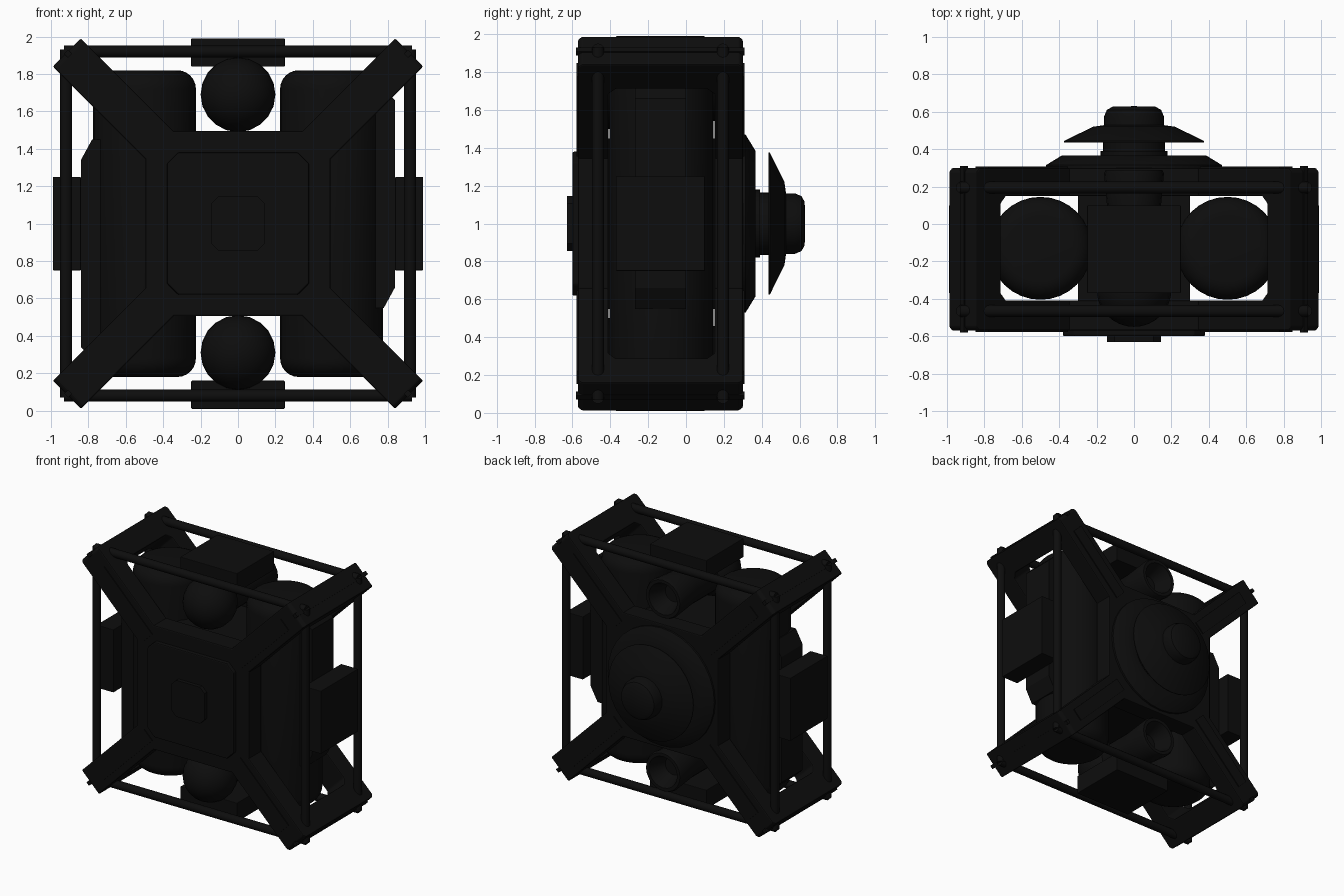
import bpy, bmesh
from math import pi, cos, sin, radians
from mathutils import Matrix, Vector

if "Cube" in bpy.data.objects:
    bpy.data.objects.remove(bpy.data.objects["Cube"])

black = bpy.data.materials.new("near_black")
black.use_nodes = True
black.diffuse_color = (0.004, 0.004, 0.004, 1)
black.node_tree.nodes["Principled BSDF"].inputs["Base Color"].default_value = black.diffuse_color

MID = Matrix.Translation((0, 0, 1))          # centre of the body
TO_Y = Matrix.Rotation(-pi / 2, 4, 'X')      # turns the z axis to +y


def finish(name, bm, matrix, bevel=0, smooth=False):
    bmesh.ops.transform(bm, matrix=matrix, verts=bm.verts)
    bmesh.ops.recalc_face_normals(bm, faces=bm.faces)
    mesh = bpy.data.meshes.new(name)
    bm.to_mesh(mesh)
    bm.free()
    mesh.materials.append(black)
    ob = bpy.data.objects.new(name, mesh)
    bpy.context.collection.objects.link(ob)
    if bevel:
        mod = ob.modifiers.new("Bevel", 'BEVEL')
        mod.width = bevel
        mod.segments = 2
    if smooth:
        bpy.ops.object.select_all(action='DESELECT')
        bpy.context.view_layer.objects.active = ob
        ob.select_set(True)
        bpy.ops.object.shade_smooth_by_angle(angle=radians(35))
    return ob


def box(name, size, loc, matrix=MID, bevel=0.0):
    bm = bmesh.new()
    bmesh.ops.create_cube(bm, size=1)
    bmesh.ops.scale(bm, vec=size, verts=bm.verts)
    return finish(name, bm, matrix @ Matrix.Translation(loc), bevel)


def prism(name, points, y0, y1, matrix=MID, bevel=0.0):
    """Extrude an x-z outline from y0 to y1."""
    bm = bmesh.new()
    face = bm.faces.new([bm.verts.new((x, y0, z)) for x, z in points])
    out = bmesh.ops.extrude_face_region(bm, geom=[face])
    verts = [v for v in out["geom"] if isinstance(v, bmesh.types.BMVert)]
    bmesh.ops.translate(bm, vec=(0, y1 - y0, 0), verts=verts)
    return finish(name, bm, matrix, bevel)


def lathe(name, profile, matrix, steps=32):
    """Spin a (radius, height) profile around z."""
    bm = bmesh.new()
    verts = [bm.verts.new((r, 0, h)) for r, h in profile]
    edges = [bm.edges.new(pair) for pair in zip(verts, verts[1:])]
    bmesh.ops.spin(bm, geom=verts + edges, axis=(0, 0, 1), cent=(0, 0, 0),
                   angle=2 * pi, steps=steps)
    bmesh.ops.remove_doubles(bm, verts=bm.verts, dist=0.0001)
    return finish(name, bm, matrix, smooth=True)


def octagon(half, cut):
    a, b = half, half - cut
    return [(a, -b), (a, b), (b, a), (-b, a), (-a, b), (-a, -b), (-b, -a), (b, -a)]


# Diagonal brackets: front arm, end plate and back arm in one rounded U
bracket = [(0.3, -0.57), (1.275, -0.57), (1.294, -0.55), (1.294, 0.28), (1.275, 0.3),
           (0.3, 0.3), (0.3, 0.15), (1.07, 0.15), (1.11, 0.11),
           (1.11, -0.37), (1.07, -0.41), (0.3, -0.41)]
# the outline lies in x-z, so swing its z onto the model's y
LAY = Matrix.Rotation(-pi / 2, 4, 'X') @ Matrix.Scale(1, 4)
for k, place in enumerate(("top_left", "top_right", "bottom_right", "bottom_left")):
    turn = MID @ Matrix.Rotation(-(pi / 4 + k * pi / 2), 4, 'Y')
    flat = [(u, -v) for u, v in bracket]
    prism("bracket_" + place, flat, -0.106, 0.106, turn @ LAY @ Matrix.Scale(-1, 4, (0, 0, 1)) , 0.008)
    # Small rail across the bracket tip
    box("tip_rail_" + place, (0.03, 0.89, 0.03), (1.285, -0.135, 0), turn)
    # Raised spine on the front and back arms
    for side, y in (("front", -0.572), ("back", 0.302)):
        box(f"arm_spine_{side}_{place}", (0.6, 0.012, 0.1), (0.85, y, 0), turn)

# Edge rods and the block in the middle of each edge
for k, place in enumerate(("left", "top", "right", "bottom")):
    turn = MID @ Matrix.Rotation(-k * pi / 2, 4, 'Y')
    for side, y in (("front", -0.465), ("back", 0.195)):
        rod = [(0.032, -0.93), (0.032, 0.93)]
        lathe(f"rod_{side}_{place}", [(0, -0.93)] + rod + [(0, 0.93)],
              turn @ Matrix.Translation((0.92, y, 0)), 12)
    box("edge_block_" + place, (0.15, 0.47, 0.5), (0.915, -0.135, 0), turn, 0.004)

# Core body, front hub and stacked front plates
box("core", (0.6, 0.6, 0.9), (0, -0.13, 0))
prism("front_hub", octagon(0.495, 0.15), -0.57, -0.41, bevel=0.008)
prism("back_hub", octagon(0.495, 0.15), 0.15, 0.3, bevel=0.008)
prism("front_panel", octagon(0.38, 0.06), -0.6, -0.56, bevel=0.008)
prism("front_badge_plate", octagon(0.145, 0.04), -0.63, -0.59)

# Upright tanks with rounded ends, and the wedge panel outside each
for side, s in (("left", 1), ("right", -1)):
    rim = [(0.175 + 0.1 * cos(a), 0.72 + 0.1 * sin(a))
           for a in (i * pi / 12 for i in range(7))]
    profile = [(0, 0.82)] + rim[::-1] + [(r, -h) for r, h in rim] + [(0, -0.82)]
    lathe("tank_" + side, profile, Matrix.Translation((0.5 * s, -0.13, 1)))
    wedge = [(0.5, -0.45), (0.78, -0.45), (0.84, -0.34), (0.84, 0.66), (0.78, 0.72), (0.5, 0.72)]
    prism("side_panel_" + side, [(x * s, z * s) for x, z in wedge], -0.27, 0.0)

# Ball-nosed thrusters above and below the core, open at the back
for place, z in (("top", 1.69), ("bottom", 0.31)):
    ball = [(0.2 * sin(a), -0.35 - 0.2 * cos(a)) for a in (i * pi / 16 for i in range(13))]
    nozzle = [(0.14, 0.05), (0.16, 0.27), (0.15, 0.29), (0.125, 0.29), (0.07, 0.16), (0, 0.16)]
    lathe("thruster_" + place, ball + nozzle, Matrix.Translation((0, 0, z)) @ TO_Y, 20)

# Back disc, stem, flared dish and domed cap
lathe("back_disc", [(0, 0.15), (0.47, 0.15), (0.47, 0.315), (0.385, 0.367), (0.3, 0.367),
                    (0.28, 0.35), (0, 0.35)], MID @ TO_Y)
lathe("stem", [(0, 0.34), (0.18, 0.34), (0.18, 0.39), (0.165, 0.39), (0.165, 0.5), (0, 0.5)],
      MID @ TO_Y)
lathe("dish", [(0.15, 0.49), (0.375, 0.437), (0.375, 0.443), (0.22, 0.52), (0.15, 0.53)],
      MID @ TO_Y)
lathe("cap", [(0, 0.48), (0.16, 0.48), (0.16, 0.575), (0.145, 0.61), (0.115, 0.627), (0, 0.63)],
      MID @ TO_Y)
